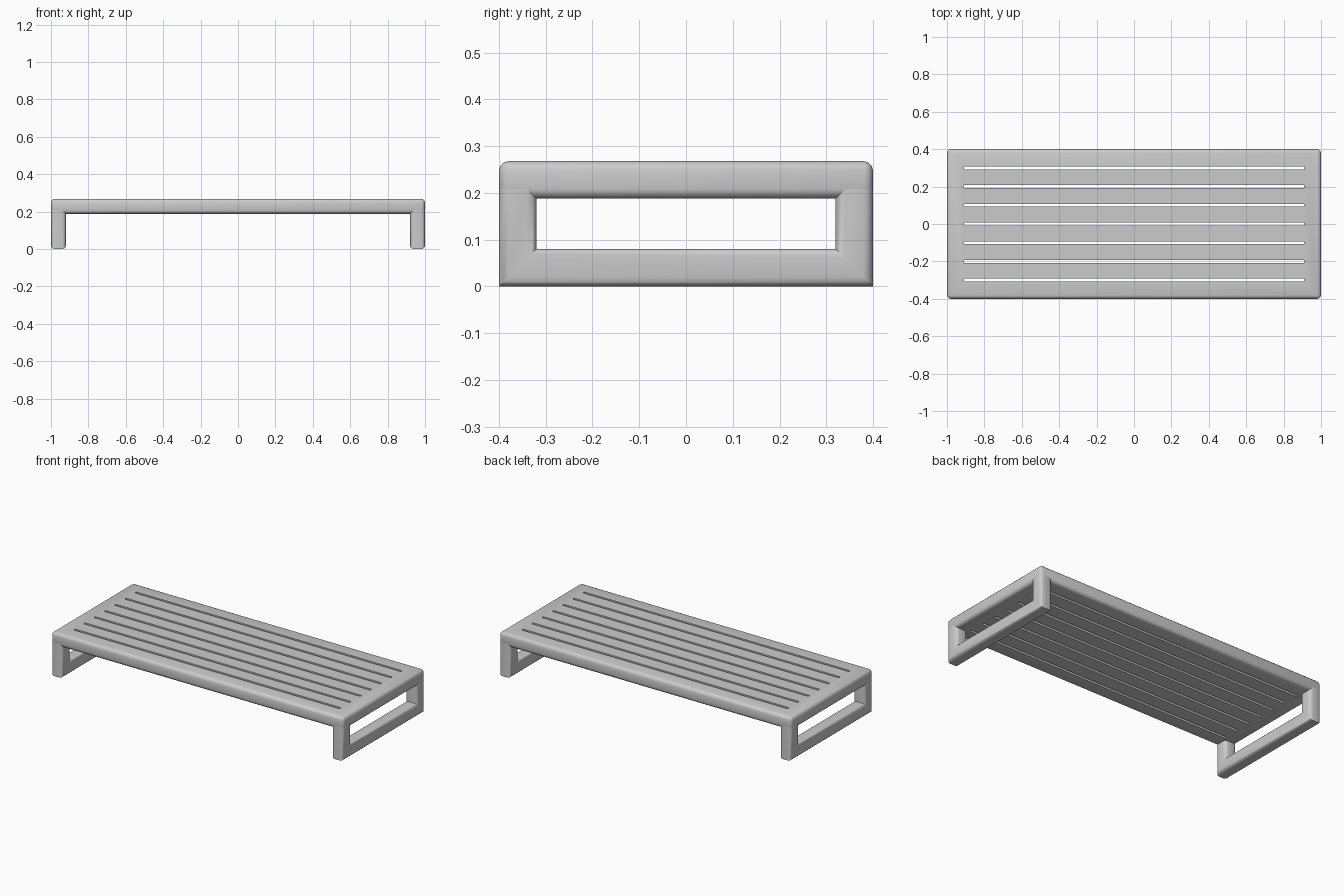
import bpy, bmesh, math

if "Cube" in bpy.data.objects:
    bpy.data.objects.remove(bpy.data.objects["Cube"])

T, R, SEG = 0.08, 0.02, 3          # bar thickness, edge radius, rounding segments
TOP = 0.268


def activate(ob):
    bpy.ops.object.select_all(action='DESELECT')
    ob.select_set(True)
    bpy.context.view_layer.objects.active = ob


def box(name, size, loc):
    bpy.ops.mesh.primitive_cube_add(size=1, location=loc)
    ob = bpy.context.object
    ob.name = name
    ob.scale = size
    bpy.ops.object.transform_apply(location=True, rotation=False, scale=True)
    return ob


def smooth(ob):
    activate(ob)
    bpy.ops.object.shade_smooth_by_angle(angle=math.radians(35))


# Table top: rounded slab
top = box("slatted_top", (2, 0.8, T), (0, 0, TOP - T / 2))
bev = top.modifiers.new("round", 'BEVEL')
bev.width, bev.segments = R, SEG
bpy.ops.object.modifier_apply(modifier="round")

# Seven long slots cut through the slab
cutters = [box("slot_cutter", (1.82, 0.015, 0.3), (0, i * 0.1, TOP)) for i in range(-3, 4)]
activate(cutters[0])
for c in cutters:
    c.select_set(True)
bpy.ops.object.join()
cutter = bpy.context.object
activate(top)
cut = top.modifiers.new("slots", 'BOOLEAN')
cut.operation, cut.object, cut.solver = 'DIFFERENCE', cutter, 'EXACT'
bpy.ops.object.modifier_apply(modifier="slots")
bpy.data.objects.remove(cutter)
smooth(top)


# Rounded square section shared by the leg bars
def section():
    c = T / 2 - R
    pts = []
    for k, (sx, sy) in enumerate([(1, 1), (-1, 1), (-1, -1), (1, -1)]):
        for j in range(SEG + 1):
            a = math.pi / 2 * (k + j / SEG)
            pts.append((sx * c + R * math.cos(a), sy * c + R * math.sin(a)))
    return pts


# Leg frame: U-shaped bar with mitred lower corners
def leg_frame(name, cx):
    bm = bmesh.new()
    y0, z0, zt = 0.4 - T / 2, T / 2, TOP - T + R
    path = [(-1, False), (-1, True), (1, True), (1, False)]
    rings = [[bm.verts.new((cx + u, s * (y0 + v), z0 - v if corner else zt))
              for u, v in section()] for s, corner in path]
    n = len(rings[0])
    for a, b in zip(rings, rings[1:]):
        for i in range(n):
            j = (i + 1) % n
            bm.faces.new((a[i], a[j], b[j], b[i]))
    bm.faces.new(rings[0])
    bm.faces.new(rings[-1])
    bmesh.ops.recalc_face_normals(bm, faces=bm.faces)
    me = bpy.data.meshes.new(name)
    bm.to_mesh(me)
    bm.free()
    ob = bpy.data.objects.new(name, me)
    bpy.context.collection.objects.link(ob)
    smooth(ob)


leg_frame("left_leg_frame", -1 + T / 2)
leg_frame("right_leg_frame", 1 - T / 2)
